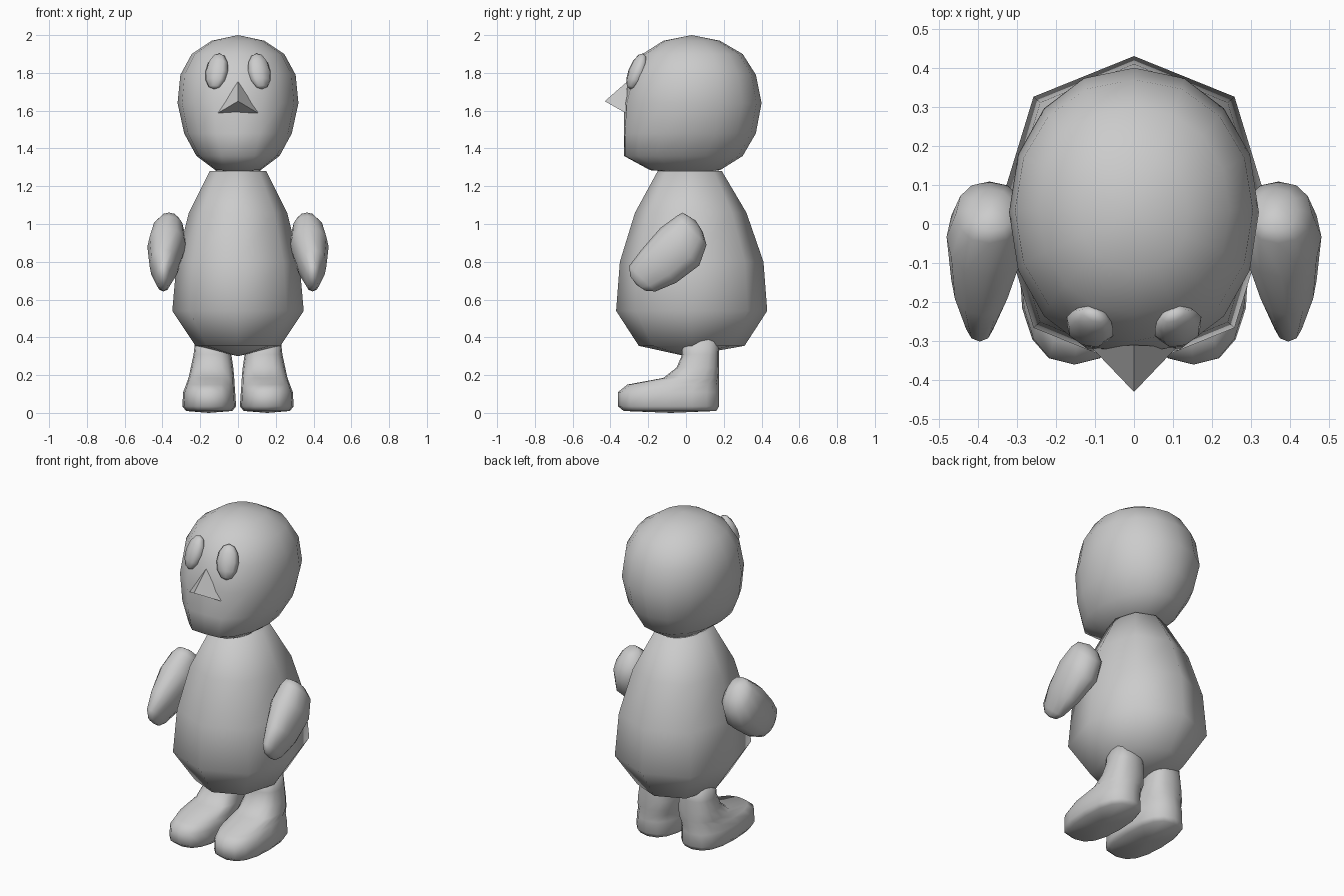
import bpy, bmesh, math
from mathutils import Matrix, Vector

if "Cube" in bpy.data.objects:
    bpy.data.objects.remove(bpy.data.objects["Cube"])


def oval(n, power):
    # Unit superellipse points; power 1 is a circle, lower is squarer
    pts = []
    for i in range(n):
        c = round(math.cos(2 * math.pi * i / n), 6)
        s = round(math.sin(2 * math.pi * i / n), 6)
        pts.append((math.copysign(abs(c) ** power, c), math.copysign(abs(s) ** power, s)))
    return pts


def finish(name, bm, mirror=False, smooth=True):
    bmesh.ops.recalc_face_normals(bm, faces=bm.faces)
    for f in bm.faces:
        f.smooth = smooth
    mesh = bpy.data.meshes.new(name)
    bm.to_mesh(mesh)
    bm.free()
    ob = bpy.data.objects.new(name, mesh)
    bpy.context.collection.objects.link(ob)
    if mirror:
        mod = ob.modifiers.new("Mirror", "MIRROR")
        mod.use_mirror_merge = False
    return ob


def loft(name, rings, start, end, mirror=False):
    # Skin a stack of rings and close both ends with a pole
    bm = bmesh.new()
    rows = [[bm.verts.new(p) for p in r] for r in rings]
    n = len(rows[0])
    for a, b in zip(rows, rows[1:]):
        for i in range(n):
            bm.faces.new((a[i], a[(i + 1) % n], b[(i + 1) % n], b[i]))
    for row, pole in ((rows[0], start), (rows[-1], end)):
        p = bm.verts.new(pole)
        for i in range(n):
            bm.faces.new((row[i], row[(i + 1) % n], p))
    return finish(name, bm, mirror)


def level_ring(z, x0, x1, y0, y1, n, power=1.0, front_limit=-9):
    cx, cy, rx, ry = (x0 + x1) / 2, (y0 + y1) / 2, (x1 - x0) / 2, (y1 - y0) / 2
    return [(cx + rx * c, max(cy + ry * s, front_limit), z) for c, s in oval(n, power)]


# Head: half width, front y, back y at each height, flattened face
head = [(1.285, .12, -.19, .18), (1.36, .22, -.345, .30), (1.48, .285, -.35, .37),
        (1.64, .32, -.34, .40), (1.79, .305, -.30, .37), (1.90, .245, -.23, .30),
        (1.97, .14, -.12, .18)]
loft("head", [level_ring(z, -w, w, f, b, 16, .95, -.328) for z, w, f, b in head],
     (0, 0, 1.27), (0, .03, 2.0))

# Body: eight-sided egg
body = [(.355, .225, -.25, .31), (.54, .348, -.37, .43), (.80, .325, -.35, .41),
        (1.06, .26, -.27, .32), (1.28, .15, -.15, .19)]
loft("body", [level_ring(z, -w, w, f, b, 8, .87) for z, w, f, b in body],
     (0, 0, .30), (0, .02, 1.29))

# Boots: inner x, outer x, front y, back y
boot = [(.01, .03, .275, -.33, .16), (.035, .01, .295, -.36, .175),
        (.11, .015, .29, -.36, .175), (.15, .018, .275, -.31, .175),
        (.185, .02, .262, -.12, .175), (.24, .025, .25, -.05, .175),
        (.31, .035, .235, -.02, .175), (.40, .045, .225, -.02, .17)]
loft("boot", [level_ring(z, a, b, f, k, 16, .8) for z, a, b, f, k in boot],
     (.155, -.08, 0), (.135, .08, .41), True)

# Arms: rings along a line slanting down and forward
along, across = (-.695, -.719), (.719, -.695)


def arm_point(x, t, p):
    return (x, t * along[0] + p * across[0], t * along[1] + p * across[1])


# Distance along, centre across, half width, inner x, outer x
arm = [(-.75, -.675, .075, .31, .42), (-.715, -.65, .11, .285, .455),
       (-.61, -.635, .143, .275, .48), (-.46, -.643, .127, .315, .468),
       (-.35, -.66, .097, .355, .435), (-.315, -.66, .055, .37, .42)]
arm_rings = [[arm_point((a + b) / 2 + (b - a) / 2 * c, t, p + h * s) for c, s in oval(12, .9)]
             for t, p, h, a, b in arm]
loft("arm", arm_rings, arm_point(.365, -.768, -.67), arm_point(.395, -.305, -.66), True)

# Eyes: leaning ellipsoids following the face
bm = bmesh.new()
place = (Matrix.Translation((.113, -.262, 1.808)) @ Matrix.Rotation(math.radians(22), 4, "Z")
         @ Matrix.Rotation(math.radians(-22), 4, "X") @ Matrix.Diagonal((.064, .04, .102, 1)))
bmesh.ops.create_uvsphere(bm, u_segments=8, v_segments=6, radius=1, matrix=place)
finish("eye", bm, True)

# Beak: sharp pyramid
bm = bmesh.new()
tip, top, left, right = [bm.verts.new(p) for p in
                         ((0, -.43, 1.65), (0, -.31, 1.755), (-.11, -.315, 1.585), (.11, -.315, 1.585))]
for f in ((tip, top, left), (tip, right, top), (tip, left, right), (top, right, left)):
    bm.faces.new(f)
finish("beak", bm, smooth=False)
